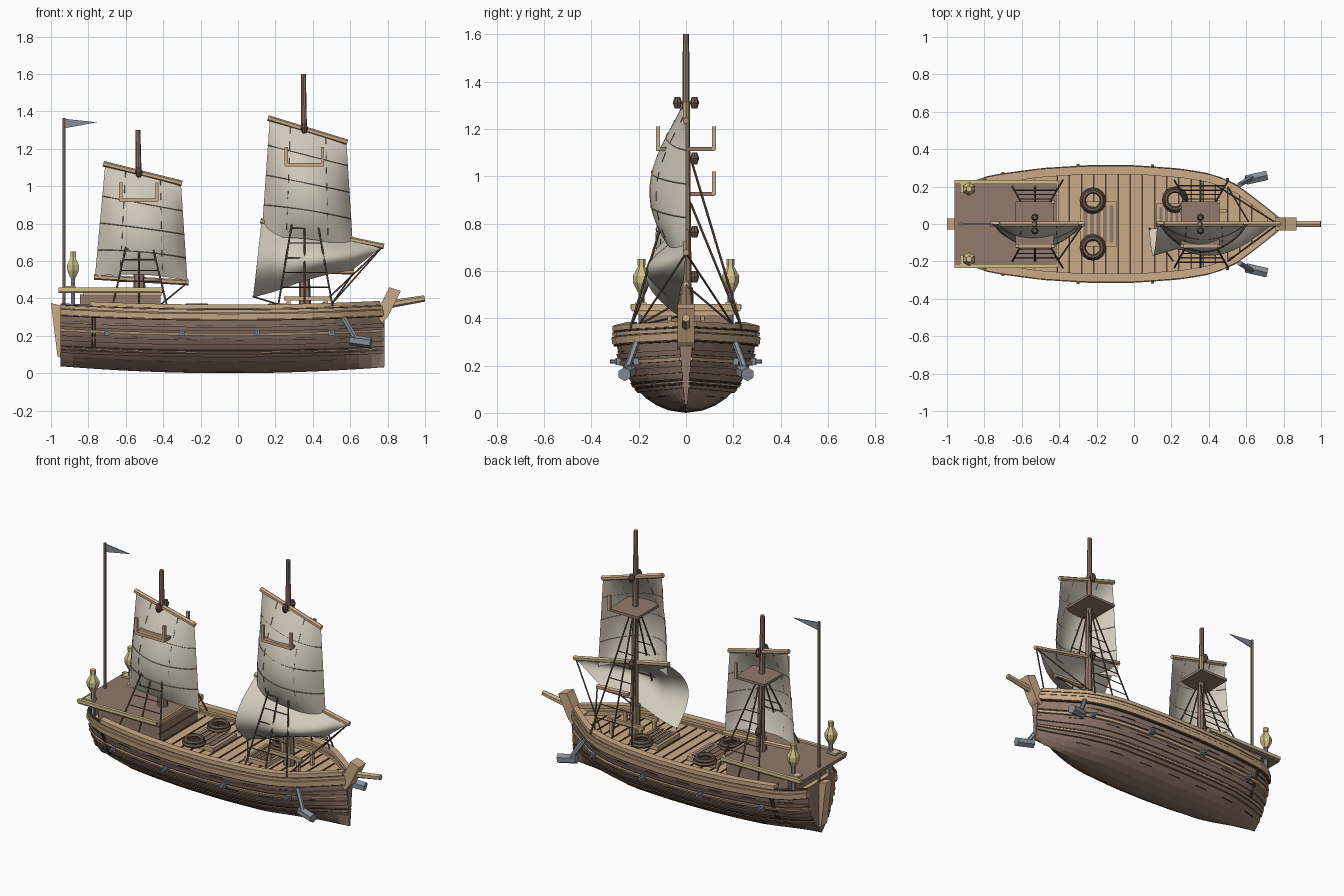
import bpy, bmesh, math
from mathutils import Vector, Matrix

if "Cube" in bpy.data.objects:
    bpy.data.objects.remove(bpy.data.objects["Cube"])


def material(name, r, g, b):
    m = bpy.data.materials.new(name)
    m.use_nodes = True
    m.diffuse_color = (r, g, b, 1)
    m.node_tree.nodes["Principled BSDF"].inputs["Base Color"].default_value = (r, g, b, 1)
    return m


TAN = material("light wood", .6, .41, .24)
BROWN = material("brown wood", .29, .195, .145)
DARK = material("dark seam", .08, .053, .038)
ROPE = material("rope brown", .15, .1, .072)
CLOTH = material("sail cloth", .64, .59, .49)
THREAD = material("sail thread", .24, .2, .16)
GOLD = material("old gold", .64, .54, .26)
STEEL = material("blue steel", .24, .275, .32)


class Part:
    """A named mesh gathered from simple solids."""
    def __init__(self, name, mat):
        self.name, self.mat, self.bm = name, mat, bmesh.new()

    def box(self, centre, size):
        bmesh.ops.create_cube(self.bm, size=1, matrix=Matrix.Translation(centre) @ Matrix.Diagonal((*size, 1)))

    def rod(self, a, b, r, r2=None, sides=6):
        a, b = Vector(a), Vector(b)
        turn = (b - a).to_track_quat('Z', 'Y').to_matrix().to_4x4()
        bmesh.ops.create_cone(self.bm, cap_ends=True, segments=sides, radius1=r, radius2=r if r2 is None else r2,
                              depth=(b - a).length, matrix=Matrix.Translation((a + b) / 2) @ turn)

    def loft(self, rings, closed=False, caps=False):
        rows = [[self.bm.verts.new(p) for p in ring] for ring in rings]
        n = len(rows[0])
        for p, q in zip(rows, rows[1:]):
            for i in range(n if closed else n - 1):
                self.bm.faces.new((p[i], p[(i + 1) % n], q[(i + 1) % n], q[i]))
        if caps:
            self.bm.faces.new(rows[0])
            self.bm.faces.new(rows[-1])

    def slab(self, outline, width):
        self.loft([[(x, s * width / 2, z) for x, z in outline] for s in (-1, 1)], True, True)

    def done(self, smooth=False):
        bmesh.ops.recalc_face_normals(self.bm, faces=self.bm.faces)
        mesh = bpy.data.meshes.new(self.name)
        for f in self.bm.faces:
            f.smooth = smooth
        self.bm.to_mesh(mesh)
        self.bm.free()
        mesh.materials.append(self.mat)
        bpy.context.collection.objects.link(bpy.data.objects.new(self.name, mesh))


# Hull shape
BEAM = [(-.95, .14), (-.86, .215), (-.77, .245), (-.5, .282), (-.25, .298), (0, .298),
        (.25, .28), (.4, .255), (.52, .215), (.65, .12), (.78, .015)]


def beam(x):
    for (a, p), (b, q) in zip(BEAM, BEAM[1:]):
        if x <= b:
            return p + (q - p) * (x - a) / (b - a)
    return BEAM[-1][1]


def keel(x):
    return .035 * ((x + .05) / .87) ** 2


def sheer(x):
    return .03 * (x + .05) ** 2


def half(x, z):
    v = min(1, max(0, (z - keel(x)) / (.35 + sheer(x) - keel(x))))
    ends = max(0, (x - .3) / .48, (-.65 - x) / .3)
    return beam(x) * (1 - (1 - v) ** 2) ** (.5 + .4 * ends)


def stations(a, b, n):
    return [a + (b - a) * i / n for i in range(n + 1)]


hull = Part("hull", BROWN)
rings = []
for x in stations(-.95, .78, 26):
    top = .35 + sheer(x)
    side = [(half(x, z), z) for z in [keel(x) + (top - keel(x)) * (i / 9) ** 1.6 for i in range(10)]]
    rings.append([(x, -y, z) for y, z in side[:0:-1]] + [(x, y, z) for y, z in side])
hull.loft(rings, caps=True)
hull.done()

deck = Part("deck", TAN)
deck.loft([[(x, s * (half(x, .31) - .004), .31) for s in (-1, 1)] for x in stations(-.93, .75, 24)])
deck.done()

seams = Part("deck_seams", DARK)
for i in range(17):
    x = -.41 + i * .065
    seams.box((x, 0, .312), (.008, 2 * half(x, .31) - .05, .004))
seams.done()


# Planking bands that follow the hull
def band(part, z, h, out, a=-.95, b=.78, inset=.01, n=22):
    for s in (-1, 1):
        rows = []
        for x in stations(a, b, n):
            lo, hi = z + sheer(x), z + h + sheer(x)
            inner = max(.002, half(x, lo) - inset)
            rows.append([(x, s * inner, lo), (x, s * (half(x, lo) + out), lo),
                         (x, s * (half(x, hi) + out), hi), (x, s * inner, hi)])
        part.loft(rows, True, True)


rail = Part("top_rail", TAN)
band(rail, .345, .022, .012, -.79, .76, .032)
rail.done()
wales = Part("light_wales", TAN)
for z, h, out in ((.322, .016, .014), (.288, .03, .018), (.2, .015, .014), (.108, .008, .01)):
    band(wales, z, h, out)
wales.done()
dark_wales = Part("brown_wales", BROWN)
for z, h, out in ((.225, .022, .009), (.15, .028, .009), (.085, .014, .01)):
    band(dark_wales, z, h, out)
dark_wales.done()
grooves = Part("hull_grooves", DARK)
for z, h, out in ((.339, .005, .008), (.281, .005, .014), (.118, .008, .007), (.1, .006, .006)):
    band(grooves, z, h, out)
for row, z in enumerate((.255, .185, .06)):
    for i in range(7):
        x = -.88 + i * .22 + row % 2 * .09
        band(grooves, z, .003, .003, x, x + .09, n=2)
for s in (-1, 1):
    for x in (-.78, -.765):
        grooves.rod((x, s * (half(x, .14) + .012), .14), (x, s * (half(x, .3) + .015), .3), .004)
grooves.done()

# Stem, stern post, bowsprit
stem = Part("stem_head", TAN)
stem.slab([(.71, .34), (.77, .27), (.8, .3), (.87, .44), (.81, .46), (.77, .38)], .07)
stem.done()
keel_post = Part("bow_post", BROWN)
keel_post.loft([[(x, y, z) for x, y in ((.74, -w), (.782, -w), (.782, w), (.74, w))]
                for z, w in ((.035, .006), (.2, .018), (.31, .03))], True, True)
keel_post.done()
stern = Part("stern_post", TAN)
stern.slab([(-1, .375), (-.94, .36), (-.94, .08), (-.965, .09)], .06)
stern.done()
sprit = Part("bowsprit", TAN)
sprit.rod((.8, 0, .367), (.998, 0, .4), .021, .017)
sprit.done()

# Stern cabin and raised deck
cabin = Part("cabin", BROWN)
cabin.box((-.63, 0, .365), (.43, .38, .11))
cabin.box((-.685, 0, .438), (.55, .45, .02))
cabin.done()
trim = Part("cabin_trim", TAN)
trim.box((-.62, 0, .421), (.42, .41, .014))
trim.box((-.41, 0, .445), (.015, .46, .028))
trim.done()
edge = Part("raised_deck_edge", GOLD)
for s in (-1, 1):
    edge.box((-.685, s * .225, .448), (.55, .02, .02))
    edge.box((-.9, s * .19, .46), (.06, .05, .012))
edge.done()

# Lanterns
posts = Part("lantern_posts", STEEL)
lamps = Part("lanterns", GOLD)
for s in (-1, 1):
    y = s * .188
    posts.rod((-.882, y, .3), (-.882, y, .52), .013)
    for z, r, z2, r2 in ((.51, .016, .55, .036), (.55, .036, .578, .037), (.578, .037, .622, .013), (.622, .017, .65, .017)):
        lamps.rod((-.882, y, z), (-.882, y, z2), r, r2)
posts.done()
lamps.done()

# Flag
pole = Part("flag_pole", BROWN)
pole.rod((-.93, 0, .34), (-.93, 0, 1.365), .009)
pole.done()
flag = Part("flag", STEEL)
flag.slab([(-.925, 1.36), (-.755, 1.342), (-.925, 1.31)], .005)
flag.done()

# Masts with tops, blocks, shrouds and rungs
masts, tops, stakes = Part("masts", BROWN), Part("mast_tops", BROWN), Part("top_posts", TAN)
blocks, ropes = Part("blocks", ROPE), Part("rigging", ROPE)
for x, base, peak, top, low, pulley in ((.355, .3, 1.6, 1.115, .5, 1.31), (-.53, .4, 1.3, .925, .53, 1.075)):
    masts.rod((x + .005, 0, base), (x, 0, low), .034, .03, 8)
    masts.rod((x + .005, 0, low), (x - .005, 0, peak), .024, .013, 8)
    for y, z in ((.036, pulley), (-.036, pulley), (.036, top - .35)):
        blocks.rod((x, y, z - .025), (x, y, z), .011, .02, 8)
        blocks.rod((x, y, z), (x, y, z + .025), .02, .011, 8)
    tops.box((x, 0, top), (.205, .24, .016))
    stakes.box((x, -.12, top), (.205, .014, .018))
    for sx, sy in ((-1, -1), (1, -1), (1, 1)):
        stakes.box((x + sx * .097, sy * .118, top + .045), (.017, .017, .1))
    for s in (-1, 1):
        for dx in (-.14, 0, .15):
            ropes.rod((x + dx * .15, s * .02, top - .04), (x + dx, s * .235, .36), .005, sides=5)
        for i in range(1, 7):
            t = .2 + i * .11
            y, z = s * (.02 + .215 * t), top - .04 - (top - .4) * t
            w = .15 + .85 * t
            ropes.rod((x - .14 * w, y, z), (x + .15 * w, y, z), .0035, sides=4)
for p in (masts, tops, stakes, blocks):
    p.done()
for a, b in (((.77, 0, .675), (.5, -.2, .37)), ((.77, 0, .675), (.45, .2, .37)), ((.08, -.02, .41), (.21, -.2, .37)),
             ((-.27, 0, .485), (-.41, -.2, .37)), ((.62, 0, .54), (.5, .2, .37))):
    ropes.rod(a, b, .0045, sides=5)
ropes.done()

# Yards
yards = Part("yards", TAN)
for a, b in (((.16, 1.365), (.585, 1.235)), ((.12, .815), (.78, .678)), ((.4, .55), (.62, .542)),
             ((-.72, 1.12), (-.3, 1.015)), ((-.77, .515), (-.265, .485))):
    yards.rod((a[0], 0, a[1]), (b[0], 0, b[1]), .015)
yards.done()

# Sails with stitched lines
stitches = Part("sail_stitches", THREAD)


def sail(name, tl, tr, br, bl, depth, rows, columns, loose=0):
    tl, tr, br, bl = map(Vector, (tl, tr, br, bl))

    def at(u, v, lift=0):
        p = tl.lerp(tr, u).lerp(bl.lerp(br, u), v)
        sag = max(loose * (1 - u), math.sin(math.pi * u) ** .7 if 0 < u < 1 else 0)
        p.y -= depth * sag * math.sin(math.pi * (.82 + .15 * loose) * v) + lift
        p.z += .025 * sag * v ** 3
        return p
    cloth = Part(name, CLOTH)
    cloth.loft([[at(i / 14, j / 14) for i in range(15)] for j in range(15)])
    cloth.done(True)
    for v in rows:
        for i in range(14):
            stitches.rod(at(i / 14, v, .001), at((i + 1) / 14, v, .001), .002, sides=4)
    for u in columns:
        for j in range(0, 14, 2):
            stitches.rod(at(u, j / 14, .001), at(u, (j + 1) / 14, .001), .002, sides=4)


sail("fore_upper_sail", (.17, 0, 1.36), (.58, 0, 1.235), (.615, 0, .665), (.125, 0, .72), .155, (.22, .47, .72), (.27, .73))
sail("fore_lower_sail", (.125, 0, .81), (.775, 0, .68), (.61, -.01, .55), (.08, -.01, .38), .165, (), (), 1)
sail("aft_sail", (-.71, 0, 1.115), (-.305, 0, 1.015), (-.27, 0, .49), (-.765, 0, .515), .13, (.28, .52, .76), (.27, .73))
stitches.done()

# Side guns and bow anchors
guns, anchors = Part("side_guns", STEEL), Part("bow_anchors", STEEL)
for s in (-1, 1):
    for x in (-.7, -.3, .1, .5):
        y = half(x, .217)
        guns.box((x, s * (y + .014), .217), (.03, .022, .03))
        guns.rod((x, s * y, .217), (x, s * (y + .05), .217), .009)
    anchors.rod((.565, s * .21, .295), (.63, s * .25, .185), .015)
    anchors.rod((.6, s * .235, .178), (.71, s * .26, .163), .029, sides=6)
guns.done()
anchors.done()

# Deck fittings
hatch = Part("hatches", TAN)
hatch.box((-.19, 0, .322), (.2, .24, .03))
hatch.box((.2, 0, .322), (.16, .22, .03))
for s in (-1, 1):
    hatch.box((.37, s * .07, .4), (.25, .018, .02))
    for x in (.27, .47):
        hatch.box((x, s * .07, .355), (.02, .02, .1))
hatch.done()
grate = Part("hatch_slats", BROWN)
for i in range(5):
    grate.box((-.26 + i * .035, 0, .339), (.022, .2, .006))
    grate.box((.145 + i * .028, 0, .339), (.016, .18, .006))
grate.done()
for x, y in ((-.22, .125), (-.22, -.125), (.22, .13)):
    for k in range(2):
        bpy.ops.mesh.primitive_torus_add(location=(x, y, .345 + k * .018), major_radius=.058 - k * .008, minor_radius=.013,
                                         major_segments=16, minor_segments=6)
        bpy.context.object.name = "rope_coil"
        bpy.context.object.data.materials.append(ROPE)
